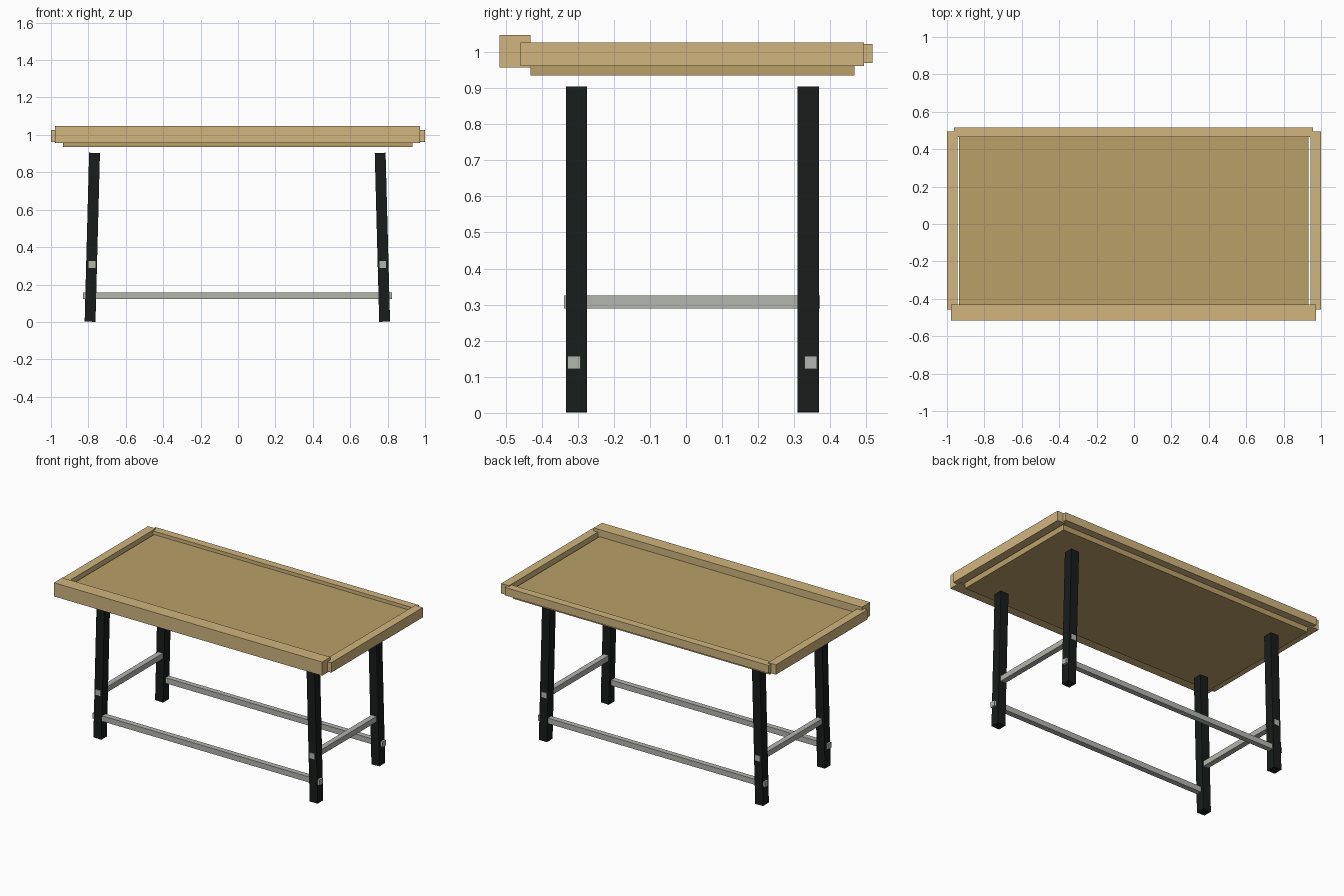
import bpy, math

if "Cube" in bpy.data.objects:
    bpy.data.objects.remove(bpy.data.objects["Cube"])


def material(name, rgb):
    m = bpy.data.materials.new(name)
    m.diffuse_color = (*rgb, 1)
    m.use_nodes = True
    m.node_tree.nodes["Principled BSDF"].inputs["Base Color"].default_value = m.diffuse_color
    return m


wood = material("light_wood", (0.63, 0.46, 0.21))
panel_wood = material("panel_wood", (0.49, 0.35, 0.14))
black = material("black_paint", (0.009, 0.012, 0.011))
metal = material("grey_metal", (0.45, 0.46, 0.42))


def box(name, x, y, z, mat, tilt=0.0):
    """Box from (min, max) ranges, optionally tilted about the y axis."""
    bpy.ops.mesh.primitive_cube_add(size=1)
    ob = bpy.context.object
    ob.name = name
    ob.location = [(a + b) / 2 for a, b in (x, y, z)]
    ob.scale = [b - a for a, b in (x, y, z)]
    ob.rotation_euler = (0, tilt, 0)
    ob.data.materials.append(mat)
    return ob


# Table top: sunken panel framed by four rails of different heights
box("top_panel", (-0.936, 0.932), (-0.431, 0.467), (0.935, 1.0), panel_wood)
box("front_rail", (-0.978, 0.974), (-0.517, -0.431), (0.957, 1.047), wood)
box("back_rail", (-0.963, 0.957), (0.465, 0.517), (0.970, 1.022), wood)
for side, s in (("left", -1), ("right", 1)):
    xs = sorted((s * 0.944, s * 1.0))
    box(side + "_rail", xs, (-0.458, 0.494), (0.962, 1.027), wood)

# Legs splayed along x, and the two end stretchers
splay = math.atan(0.024 / 0.905)
for side, s, cx in (("left", -1, -0.779), ("right", 1, 0.772)):
    for row, y in (("front", (-0.333, -0.275)), ("back", (0.309, 0.369))):
        box(f"{row}_{side}_leg", (cx - 0.029, cx + 0.029), y,
            (0.001, 0.904), black, -s * splay)
    xc = cx + s * 0.002
    box(side + "_end_stretcher", (xc - 0.018, xc + 0.018),
        (-0.338, 0.372), (0.289, 0.325), metal)

# Long stretchers running through the legs
for row, y in (("front", (-0.329, -0.293)), ("back", (0.328, 0.363))):
    box(row + "_stretcher", (-0.828, 0.824), y, (0.122, 0.158), metal)
